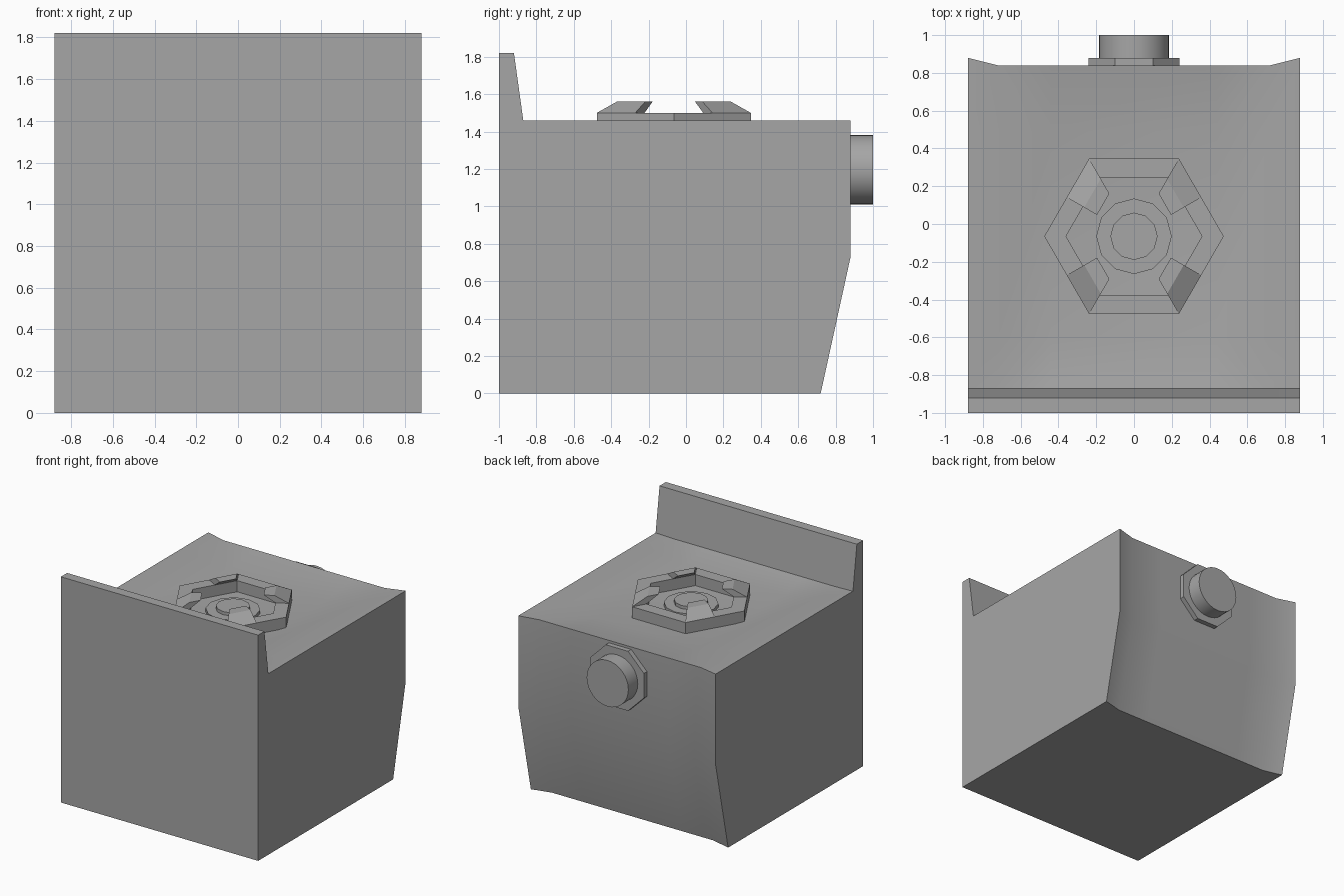
import bpy, bmesh
from math import sin, cos, pi, radians

cube = bpy.data.objects.get("Cube")
if cube:
    bpy.data.objects.remove(cube, do_unlink=True)

grey = bpy.data.materials.new("plain_grey")
grey.use_nodes = True
GREY = (0.38, 0.38, 0.38, 1)
grey.diffuse_color = GREY
grey.node_tree.nodes["Principled BSDF"].inputs["Base Color"].default_value = GREY


def loft(name, loops, cyclic=False, crease=None):
    """Skin closed loops of points; cap the ends unless cyclic.
    crease(i, j) picks the split of a bent quad: 0 none, 1 or 2 a diagonal."""
    bm = bmesh.new()
    rows = [[bm.verts.new(p) for p in loop] for loop in loops]
    n = len(rows[0])
    for i in range(len(rows) if cyclic else len(rows) - 1):
        r, s = rows[i], rows[(i + 1) % len(rows)]
        for j in range(n):
            k = (j + 1) % n
            a, b, c, d = r[j], s[j], s[k], r[k]
            split = crease(i, j) if crease else 0
            if split == 1:
                faces = [(a, b, c), (a, c, d)]
            elif split == 2:
                faces = [(a, b, d), (b, c, d)]
            else:
                faces = [(a, b, c, d)]
            for f in faces:
                bm.faces.new(f)
    if not cyclic:
        bm.faces.new(rows[0])
        bm.faces.new(rows[-1])
    bmesh.ops.recalc_face_normals(bm, faces=bm.faces)
    mesh = bpy.data.meshes.new(name)
    bm.to_mesh(mesh)
    bm.free()
    mesh.materials.append(grey)
    obj = bpy.data.objects.new(name, mesh)
    bpy.context.collection.objects.link(obj)
    return obj


def smooth(obj):
    bpy.ops.object.select_all(action='DESELECT')
    obj.select_set(True)
    bpy.context.view_layer.objects.active = obj
    bpy.ops.object.shade_smooth_by_angle(angle=radians(30))


BURNER_Y = -0.065
FLOOR = 1.41


def flat_ring(r, z, sides):
    """Polygon lying flat, centred on the burner."""
    return [(r * cos(2 * pi * k / sides), BURNER_Y + r * sin(2 * pi * k / sides), z)
            for k in range(sides)]


def wall_ring(r, y, sides, turn=0):
    """Polygon standing upright, centred on the back outlet."""
    return [(r * cos(2 * pi * k / sides + turn), y, 1.195 + r * sin(2 * pi * k / sides + turn))
            for k in range(sides)]


# Body: side profiles along x, with a dished top, hollowed back and front panel
def profile(x, rim, dish, back):
    return [(x, y, z) for y, z in (
        (-1, 0), (-1, 1.82), (-0.92, 1.82), (-0.87, rim), (-0.61, dish),
        (0.49, dish), (back, rim), (back, 0.73), (back - 0.16, 0))]


half = [(0.44, 1.455, FLOOR, 0.84), (0.72, 1.455, 1.455, 0.84), (0.88, 1.46, 1.46, 0.88)]
stations = [(-s[0], *s[1:]) for s in reversed(half)] + half


def dish_crease(i, j):
    if i in (1, 3) and j in (3, 5):
        return 2 if (i == 3) == (j == 3) else 1
    return 0


smooth(loft("body", [profile(*s) for s in stations], crease=dish_crease))

# Burner: hexagonal rim and stepped cap
loft("burner_rim", [flat_ring(r, z, 6) for r, z in
                    ((0.475, FLOOR), (0.475, 1.5), (0.36, 1.5), (0.36, FLOOR))], cyclic=True)
loft("burner_base", [flat_ring(0.2, z, 12) for z in (FLOOR, 1.44)])
loft("burner_cap", [flat_ring(0.125, z, 12) for z in (1.44, 1.465)])

# Pan supports: wedges from a rim corner to the middle of the sloping rim edge
section = [(1, 1.5), (0.74, 1.56), (0.55, 1.56), (0.76, 1.5)]
for side, sx in (("left", 1), ("right", -1)):
    for end, sy in (("front", -1), ("back", 1)):
        loft(f"pan_support_{end}_{side}",
             [[(sx * x * f, BURNER_Y + sy * y * f, z) for f, z in section]
              for x, y in ((0.2375, 0.411), (0.356, 0.206))])

# Back outlet: octagonal plate and round stub
loft("outlet_plate", [wall_ring(0.26, y, 8, pi / 8) for y in (0.82, 0.88)])
smooth(loft("outlet_stub", [wall_ring(0.186, y, 32) for y in (0.87, 1.0)]))
